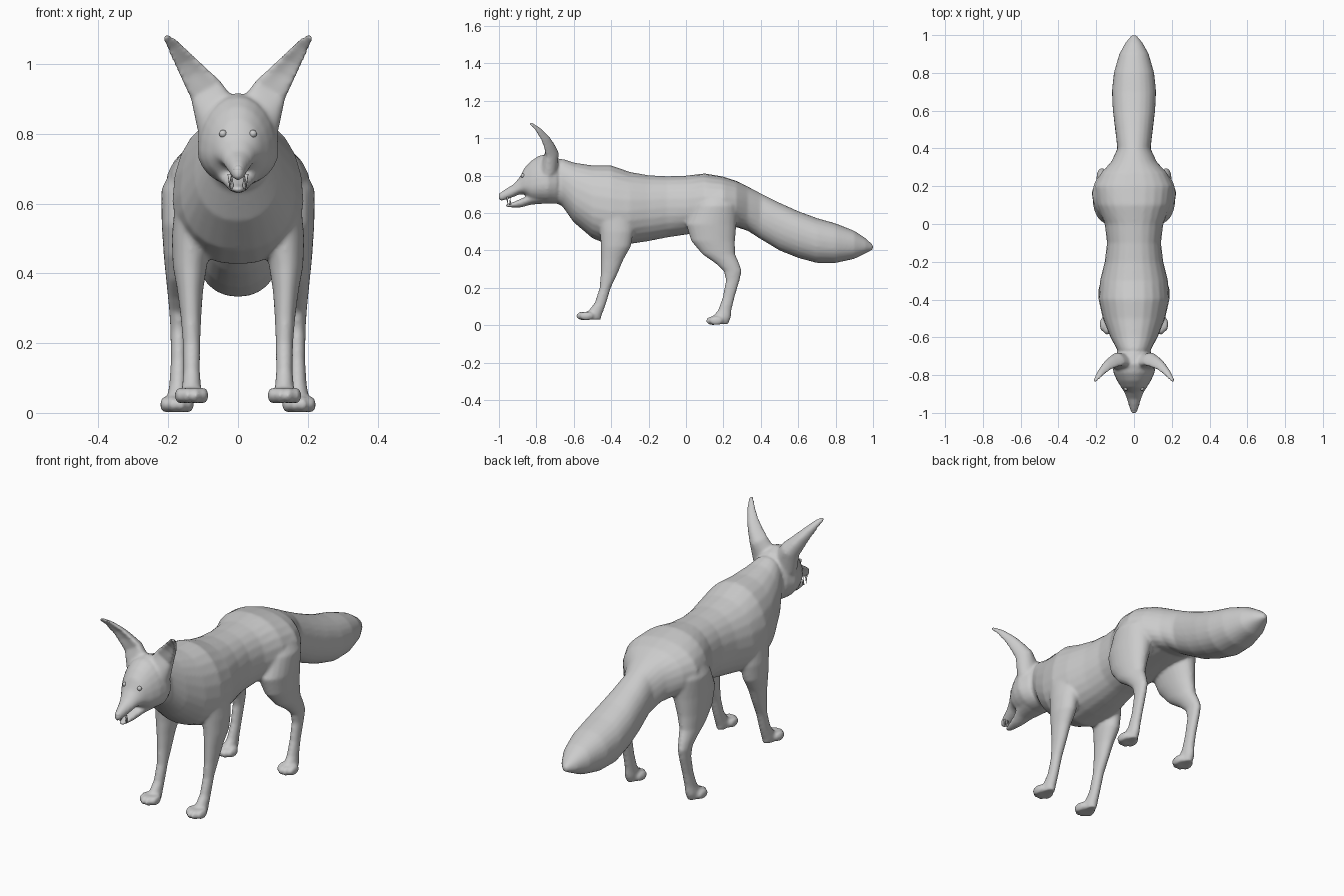
import bpy, bmesh
from math import sin, cos, pi
from mathutils import Vector, Matrix

N = 24
ANG = [2 * pi * i / N for i in range(N)]


def loft(bm, rings):
    vs = [[bm.verts.new(p) for p in r] for r in rings]
    for a, b in zip(vs, vs[1:]):
        for i in range(N):
            j = (i + 1) % N
            bm.faces.new((a[i], a[j], b[j], b[i]))
    bm.faces.new(vs[0])
    bm.faces.new(vs[-1])


def spow(v, e):
    return abs(v) ** e * (1 if v >= 0 else -1)


def section(y, top, bot, w, mid, e=0.92):
    """Egg-shaped section across the body, widest at height mid."""
    pts = []
    for a in ANG:
        c, s = spow(cos(a), e), spow(sin(a), e)
        pts.append((w * c, y, mid + s * ((top - mid) if s > 0 else (mid - bot))))
    return pts


def blob(bm, loc, size):
    m = Matrix.Translation(loc) @ Matrix.Diagonal((*size, 1))
    bmesh.ops.create_uvsphere(bm, u_segments=16, v_segments=10, radius=1, matrix=m)


def make(name, bm):
    bmesh.ops.recalc_face_normals(bm, faces=bm.faces)
    me = bpy.data.meshes.new(name)
    bm.to_mesh(me)
    bm.free()
    me.shade_smooth()
    ob = bpy.data.objects.new(name, me)
    bpy.context.collection.objects.link(ob)
    return ob


bm = bmesh.new()

# torso and tail: y, top, bottom, half width, widest height
torso = [(-.72, .88, .67, .07, .77), (-.66, .89, .635, .092, .75), (-.6, .87, .55, .125, .69),
         (-.5, .855, .465, .165, .63), (-.4, .855, .425, .188, .61), (-.3, .82, .435, .18, .61),
         (-.2, .802, .45, .155, .62), (-.1, .797, .47, .143, .63), (0, .80, .485, .155, .63),
         (.1, .812, .5, .195, .64), (.2, .795, .515, .21, .64), (.27, .772, .525, .175, .64)]
tail = [(.33, .742, .505, .12, .62), (.4, .705, .46, .088, .58), (.5, .655, .40, .10, .53),
        (.6, .61, .36, .112, .49), (.7, .573, .333, .117, .455), (.8, .545, .333, .107, .44),
        (.9, .505, .355, .078, .43), (.96, .465, .385, .045, .42), (1.0, .43, .405, .012, .415)]
loft(bm, [section(*r) for r in torso + tail])

# skull and upper muzzle
head = [(-.66, .87, .67, .06, .77), (-.69, .90, .65, .098, .76), (-.74, .918, .65, .118, .755),
        (-.79, .905, .655, .108, .75), (-.83, .878, .665, .09, .745), (-.865, .84, .70, .068, .745),
        (-.89, .79, .70, .052, .735), (-.925, .752, .685, .038, .715), (-.96, .732, .672, .027, .70),
        (-.988, .714, .665, .019, .69), (-1.003, .70, .672, .01, .687)]
loft(bm, [section(*r, e=1) for r in head])

# lower jaw
jaw = [(-.76, .71, .65, .075, .69), (-.83, .695, .645, .055, .68), (-.88, .678, .63, .035, .66),
       (-.93, .656, .63, .024, .645), (-.965, .648, .632, .013, .64)]
loft(bm, [section(*r, e=1) for r in jaw])

# leg rings: x, y, z, radius x, radius y
front_leg = [(.12, -.38, .62, .06, .10), (.135, -.37, .50, .055, .09), (.138, -.375, .42, .049, .08),
             (.137, -.395, .35, .037, .06), (.135, -.41, .28, .03, .046), (.133, -.432, .20, .025, .03),
             (.133, -.457, .12, .024, .031), (.133, -.48, .08, .027, .04),
             (.133, -.50, .055, .031, .05), (.133, -.50, .03, .027, .045)]
hind_leg = [(.11, .17, .72, .07, .09), (.13, .16, .64, .09, .12), (.14, .135, .54, .079, .135),
            (.152, .145, .45, .061, .117), (.161, .175, .38, .045, .088), (.167, .222, .33, .034, .063),
            (.17, .25, .29, .027, .048), (.17, .25, .24, .024, .037), (.17, .228, .15, .023, .032),
            (.172, .207, .08, .025, .036), (.175, .188, .04, .03, .052), (.175, .18, .006, .027, .045)]
# ear rings: x, y, z, half width, half thickness, cupping
ear = [(.055, -.735, .84, .07, .05, 0), (.092, -.725, .925, .05, .034, .02),
       (.125, -.742, .97, .04, .025, .024), (.15, -.76, 1.005, .032, .02, .022),
       (.183, -.795, 1.05, .021, .015, .012), (.203, -.825, 1.075, .014, .011, .004),
       (.211, -.838, 1.085, .006, .006, 0)]

for s in (-1, 1):
    for leg, toe_y, toe_z in ((front_leg, -.55, .05), (hind_leg, .143, .024)):
        loft(bm, [[(s * (x + rx * cos(a)), y + ry * sin(a), z) for a in ANG]
                  for x, y, z, rx, ry in leg])
        # paw toes
        fx = leg[-1][0]
        for dx, dy in ((-.033, .018), (-.012, 0), (.012, 0), (.033, .018)):
            blob(bm, (s * (fx + dx), toe_y + dy, toe_z), (.0155, .038, .024))
    # cupped ears
    rings = []
    for x, y, z, w, t, cup in ear:
        rings.append([(s * (x + .86 * w * cos(a)), y + t * sin(a) - cup * (cos(a) ** 2 - .5),
                       z - .51 * w * cos(a)) for a in ANG])
    loft(bm, rings)

# fuse the parts into one smooth skin
body = make("animal_body", bm)
rm = body.modifiers.new("fuse", 'REMESH')
rm.mode = 'VOXEL'
rm.voxel_size = .0075
rm.use_smooth_shade = True
sm = body.modifiers.new("soften", 'SMOOTH')
sm.factor = .5
sm.iterations = 7

# eyes and fangs
for s, side in ((-1, "right"), (1, "left")):
    bm = bmesh.new()
    blob(bm, (s * .043, -.872, .80), (.011, .011, .011))
    make("eye_" + side, bm)
    for part, x, y, z, d in (("upper_fang_", .024, -.955, .665, -1), ("lower_fang_", .017, -.94, .662, 1)):
        bm = bmesh.new()
        bmesh.ops.create_cone(bm, cap_ends=True, segments=8, radius1=.006, radius2=.0005, depth=.04,
                              matrix=Matrix.Translation((s * x, y, z)) @ Matrix.Rotation(pi if d < 0 else 0, 4, 'X'))
        make(part + side, bm)

# nose
bm = bmesh.new()
blob(bm, (0, -.986, .697), (.015, .014, .013))
make("nose", bm)
